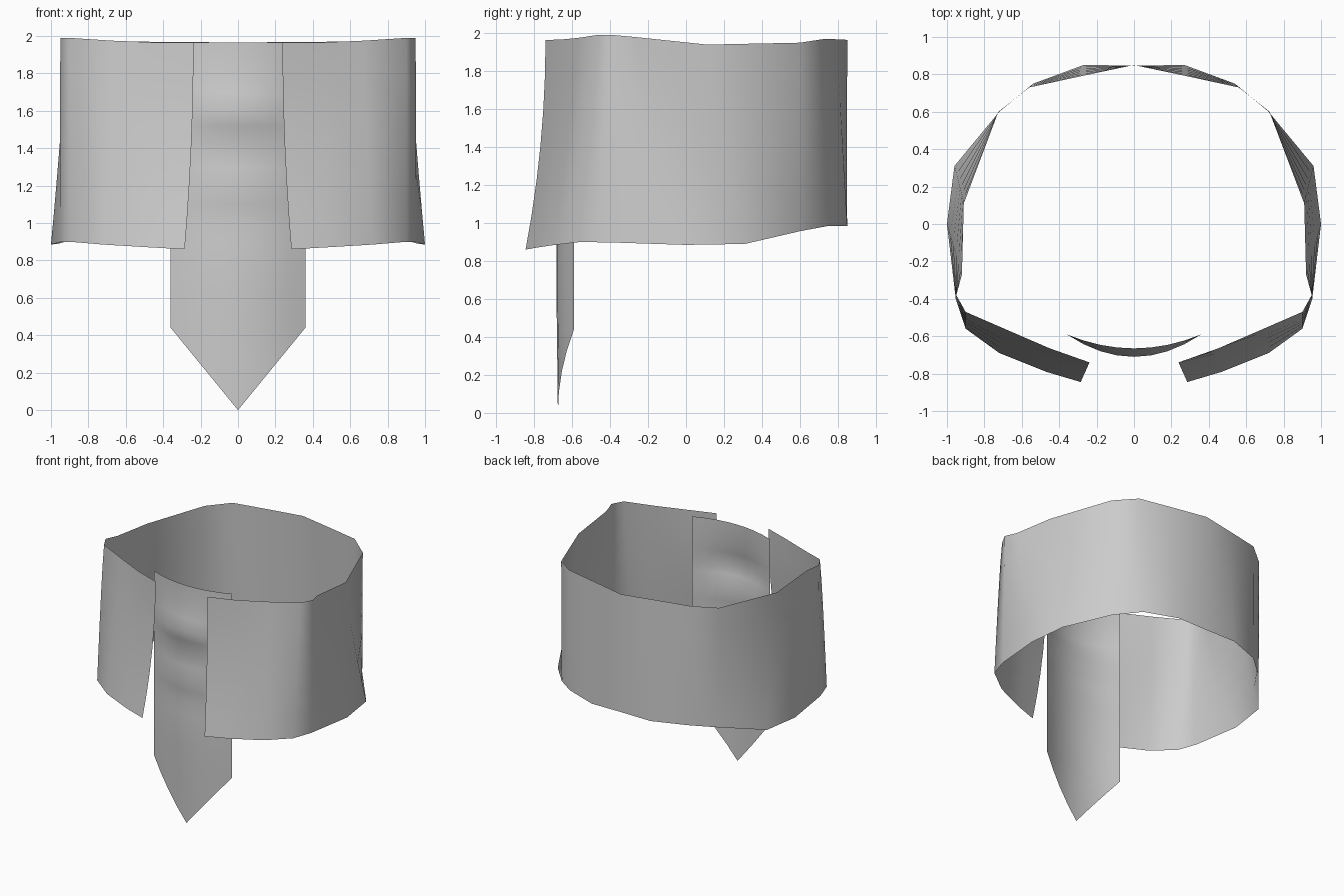
import bpy, math

if "Cube" in bpy.data.objects:
    bpy.data.objects.remove(bpy.data.objects["Cube"])


def add_grid(name, rows, angle):
    """Build a smooth open sheet from rows of points."""
    n = len(rows[0])
    verts = [p for row in rows for p in row]
    faces = [(r * n + c, r * n + c + 1, (r + 1) * n + c + 1, (r + 1) * n + c)
             for r in range(len(rows) - 1) for c in range(n - 1)]
    mesh = bpy.data.meshes.new(name)
    mesh.from_pydata(verts, [], faces)
    mesh.update()
    obj = bpy.data.objects.new(name, mesh)
    bpy.context.collection.objects.link(obj)
    bpy.ops.object.select_all(action='DESELECT')
    obj.select_set(True)
    bpy.context.view_layer.objects.active = obj
    bpy.ops.object.shade_smooth_by_angle(angle=math.radians(angle))
    return obj


# Wrap skirt: top point, bottom point and flare power, front opening to back
columns = [
    ((.238, -.74, 1.965), (.285, -.845, .86), 2.0),
    ((.45, -.665, 1.966), (.47, -.79, .87), 1.5),
    ((.67, -.57, 1.975), (.72, -.69, .885), 1.2),
    ((.90, -.47, 1.99), (.90, -.56, .90), .8),
    ((.95, -.38, 1.99), (.953, -.40, .898), 1.0),
    ((.92, -.27, 1.98), (1.0, 0, .885), 1.3),
    ((.91, .11, 1.94), (.96, .31, .89), 1.3),
    ((.725, .60, 1.95), (.72, .60, .957), 1.0),
    ((.56, .73, 1.97), (.54, .75, .985), 1.0),
    ((.27, .793, 1.968), (.27, .85, .985), 1.0),
    ((0, .85, 1.965), (0, .847, .985), 1.0),
]


def column_point(col, t, side):
    top, bottom, power = col
    f = t ** power
    return (side * (top[0] + (bottom[0] - top[0]) * f),
            top[1] + (bottom[1] - top[1]) * f,
            top[2] + (bottom[2] - top[2]) * t)


skirt_rows = []
for i in range(7):
    t = i / 6
    right = [column_point(c, t, 1) for c in columns]
    left = [column_point(c, t, -1) for c in columns[:-1]]
    skirt_rows.append(right + left[::-1])
add_grid("wrap_skirt", skirt_rows, 60)

# Front hanging flap: (height, centre depth) down its gently creased length
half_width, edge_y, shoulder = .36, -.59, .44
profile = [(1.965, -.665), (1.8, -.67), (1.7, -.69), (1.6, -.71), (1.52, -.695),
           (1.43, -.668), (1.3, -.675), (1.2, -.688), (1.1, -.678), (1.0, -.672),
           (.9, -.682), (.65, -.683), (shoulder, -.68)]
xs = [half_width * k / 4 for k in range(-4, 5)]


def flap_point(x, y, z):
    bow = 1 - (x / half_width) ** 2
    return (x, edge_y + (y - edge_y) * bow, z)


flap_rows = [[flap_point(x, y, z) for x in xs] for z, y in profile]
# Pointed tip (the outer columns already end at the shoulder)
tip_obj = add_grid("front_flap", flap_rows, 60)
mesh = tip_obj.data
import bmesh
bm = bmesh.new()
bm.from_mesh(mesh)
bm.verts.ensure_lookup_table()
base = list(bm.verts)[-len(xs):]
tip = [base[0]]
tip += [bm.verts.new(flap_point(x, -.675, shoulder * abs(x) / half_width)) for x in xs[1:-1]]
tip.append(base[-1])
for k in range(len(xs) - 1):
    ring = [base[k], base[k + 1], tip[k + 1], tip[k]]
    face = bm.faces.new(list(dict.fromkeys(ring)))
    face.smooth = True
bmesh.ops.recalc_face_normals(bm, faces=bm.faces)
bm.to_mesh(mesh)
bm.free()
